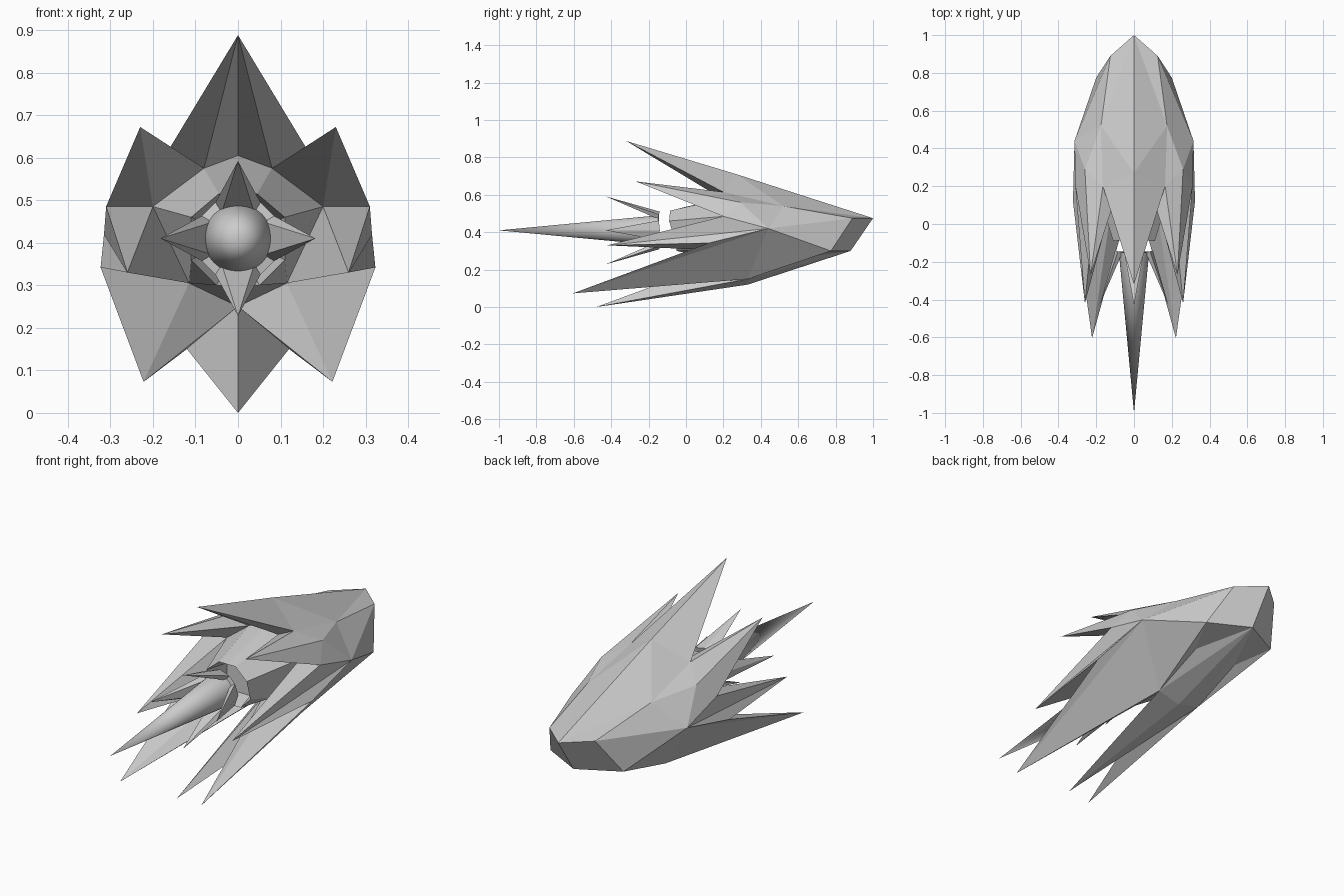
import bpy, bmesh, math

if "Cube" in bpy.data.objects:
    bpy.data.objects.remove(bpy.data.objects["Cube"])

CZ = 0.41  # height of the flame axis


def make(name, pts, faces, mirror=False):
    """Named points + faces -> flat shaded object, optionally mirrored in x."""
    bm = bmesh.new()
    vs = {k: bm.verts.new(p) for k, p in pts.items()}
    for f in faces:
        bm.faces.new([vs[k] for k in f.split()])
    if mirror:
        bmesh.ops.mirror(bm, geom=bm.verts[:] + bm.edges[:] + bm.faces[:],
                         axis='X', merge_dist=0.0005)
        bmesh.ops.remove_doubles(bm, verts=bm.verts[:], dist=0.0005)
    bmesh.ops.recalc_face_normals(bm, faces=bm.faces[:])
    me = bpy.data.meshes.new(name)
    bm.to_mesh(me)
    bm.free()
    ob = bpy.data.objects.new(name, me)
    bpy.context.collection.objects.link(ob)
    return ob


def polar(r, deg, y):
    """Point around the flame axis."""
    a = math.radians(deg)
    return (r * math.cos(a), y, CZ + r * math.sin(a))


# Inner rim shared by the shell and the core (right half)
rim = {
    'v0': (0, 0.28, 0.605), 'v1': (0.08, 0.20, 0.575), 'v2': (0.20, 0.20, 0.485),
    'v3': (0.115, 0.12, 0.305), 'v4': (0, 0.20, 0.25),
}

# Faceted shell: nose, body corners, valleys between spikes, spike tips
shell = dict(rim)
shell.update({
    'P0': (0, 1.0, 0.475), 'P1': (0.125, 0.89, 0.475),
    'P2': (0.20, 0.775, 0.30), 'P3': (0, 0.88, 0.30),
    'A': (0, 0.27, 0.71), 'B': (0.175, 0.52, 0.54), 'M': (0.315, 0.44, 0.42),
    'Q': (0.26, 0.29, 0.56), 'W': (0.12, 0.33, 0.15), 'K': (0, 0.33, 0.12),
    'N': (0.12, 0.60, 0.26),
    'V1': (0.165, 0.20, 0.615), 'V2': (0.31, 0.20, 0.485), 'V3': (0.323, 0.12, 0.342),
    'T0': (0, -0.32, 0.888), 'T1': (0.23, -0.27, 0.672), 'T2': (0.26, -0.42, 0.33),
    'T3': (0.222, -0.605, 0.073), 'T4': (0, -0.48, 0.0),
})
nose = ['P0 P1 P2 P3', 'P0 B P1', 'P0 A B', 'P1 M P2', 'P1 B M']
body = ['A V1 B', 'B Q M', 'B V1 Q', 'M Q V2', 'M W P2',
        'P2 N P3', 'P2 W N', 'N W P3', 'P3 W K']
spikes_outside = ['A T0 V1', 'Q V1 T1', 'Q T1 V2', 'M V2 T2', 'M T2 V3',
                  'M V3 T3', 'M T3 W', 'K W T4']
spikes_inside = ['T0 V1 v1', 'T0 v1 v0', 'T1 V1 v1', 'T1 v1 v2', 'T1 v2 V2',
                 'T2 V2 v2', 'T2 v2 v3', 'T2 v3 V3', 'T3 V3 v3', 'T3 v3 v4',
                 'T3 v4 W', 'T4 W v4']
make("spiked_shell", shell, nose + body + spikes_outside + spikes_inside, True)

# Core: tapers forward from the rim to a recessed opening
core = dict(rim)
front = [(0, -0.085, 0.515), (0.045, -0.085, 0.515), (0.11, -0.09, 0.46),
         (0.11, -0.06, 0.36), (0.05, -0.05, 0.30), (0, -0.05, 0.30)]
for i, (x, y, z) in enumerate(front):
    core[f'c{i}'] = (x, y, z)
    core[f'd{i}'] = (x * 0.8, 0.04, CZ + (z - CZ) * 0.8)
core_faces = ['v0 v1 c1 c0', 'v1 v2 c2 c1', 'v2 v3 c3 c2', 'v3 c4 c3',
              'v3 v4 c5 c4', 'd0 d1 d2 d3 d4 d5']
core_faces += [f'c{i} c{i + 1} d{i + 1} d{i}' for i in range(5)]
make("inner_core", core, core_faces, True)

# Four-pointed star collar around the flame
star, star_faces = {}, []
for n in range(4):
    d = n * 90
    star[f't{n}'] = polar(0.182, d, -0.43)
    star[f'r{n}'] = polar(0.10, d, -0.14)
    for s, off in (('a', -32), ('b', 32)):
        star[f'o{s}{n}'] = polar(0.10, d + off, -0.145)
        star[f'i{s}{n}'] = polar(0.072, d + off, -0.15)
    m = (n + 1) % 4
    star_faces += [
        f't{n} oa{n} ia{n}', f't{n} ia{n} ib{n}', f't{n} ib{n} ob{n}',
        f't{n} r{n} oa{n}', f't{n} ob{n} r{n}',
        f'ob{n} oa{m} ia{m} ib{n}', f'r{n} ob{n} ib{n} ia{n} oa{n}']
make("star_collar", star, star_faces)

# Long smooth cone flame pointing forward
bpy.ops.mesh.primitive_cone_add(vertices=32, radius1=0.08, radius2=0, depth=0.85,
                                location=(0, -0.575, CZ), rotation=(math.pi / 2, 0, 0))
flame = bpy.context.object
flame.name = "flame_cone"
bpy.ops.object.shade_smooth_by_angle(angle=math.radians(40))
